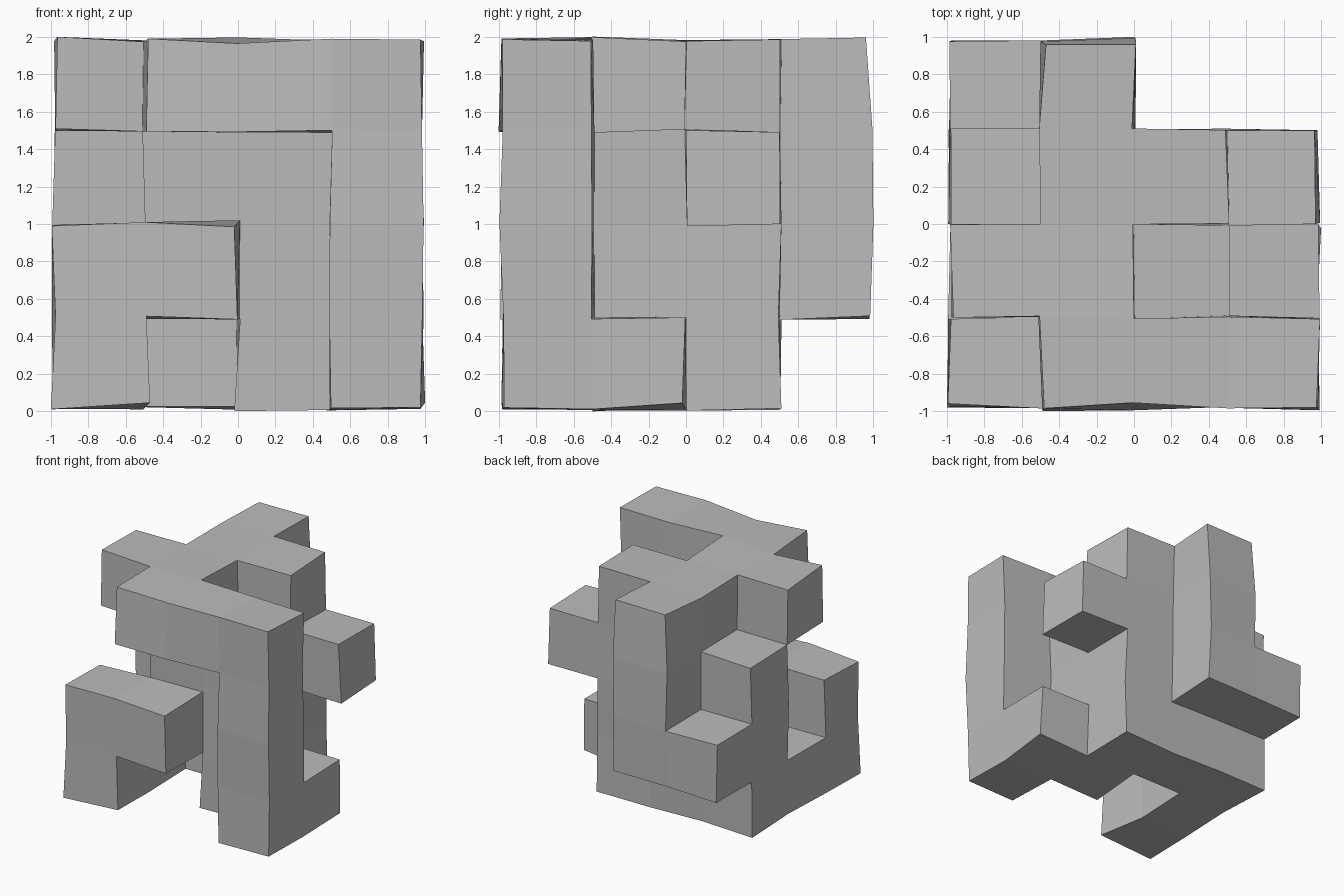
import bpy, bmesh, random
from mathutils import Vector

if "Cube" in bpy.data.objects:
    bpy.data.objects.remove(bpy.data.objects["Cube"])

random.seed(4)
N = 4

# Bars of unit cells on a 4 x 4 x 4 lattice: first cell, last cell (x, y, z)
BARS = {
    "front_beam":   ((1, 0, 3), (3, 0, 3)),
    "front_column": ((3, 0, 0), (3, 0, 3)),
    "column_foot":  ((3, 1, 0), (3, 1, 0)),
    "left_rail":    ((0, 0, 0), (0, 2, 0)),
    "left_step":    ((0, 0, 1), (1, 0, 1)),
    "back_rail":    ((0, 2, 0), (2, 2, 0)),
    "left_post":    ((0, 2, 1), (0, 2, 2)),
    "core":         ((1, 1, 1), (2, 2, 2)),
    "core_foot":    ((2, 1, 0), (2, 1, 0)),
    "right_peg":    ((3, 2, 2), (3, 2, 2)),
    "top_left_arm": ((0, 1, 3), (1, 1, 3)),
    "top_spine":    ((1, 1, 3), (1, 3, 3)),
    "back_post":    ((1, 3, 1), (1, 3, 3)),
    "back_peg":     ((0, 3, 1), (0, 3, 1)),
    "top_right":    ((2, 2, 3), (2, 2, 3)),
}

# Corners pushed clearly off the regular lattice
NUDGED = {
    (4, 0, 4): (.975, -.98, 1.985), (3, 0, 4): (.5, -.985, 1.99),
    (2, 0, 4): (-.01, -.955, 1.965), (1, 0, 4): (-.48, -.985, 1.99),
    (1, 0, 3): (-.49, -1, 1.495), (0, 0, 0): (-1, -.98, .01),
    (0, 0, 2): (-.995, -.96, .99), (1, 0, 2): (-.5, -.985, 1.01),
    (2, 0, 2): (-.02, -.985, .985), (2, 1, 2): (.01, -.5, 1.02),
    (1, 0, 0): (-.47, -.985, .045), (4, 0, 0): (.975, -.97, .02),
    (4, 2, 0): (1, -.02, .045), (2, 1, 0): (-.02, -.5, 0),
    (2, 4, 4): (.01, .96, 1.995), (1, 4, 4): (-.47, .96, 1.99),
    (2, 4, 2): (0, 1, 1), (0, 1, 4): (-.965, -.5, 2),
    (4, 3, 3): (.965, .5, 1.49), (4, 2, 3): (.97, 0, 1.5),
}


def corner(p):
    """Position of a lattice corner, slightly irregular."""
    if p in NUDGED:
        return Vector(NUDGED[p])
    c = []
    for n in p:
        v = (n - 2) * .5
        v = max(-.985, min(.985, v))
        c.append(v + random.uniform(-.012, .012))
    c[2] += 1
    return Vector(c)


# Collect the filled cells
cells = set()
for lo, hi in BARS.values():
    for x in range(lo[0], hi[0] + 1):
        for y in range(lo[1], hi[1] + 1):
            for z in range(lo[2], hi[2] + 1):
                cells.add((x, y, z))

# Skin: one face wherever a filled cell meets an empty one
bm = bmesh.new()
verts = {}


def vert(p):
    if p not in verts:
        verts[p] = bm.verts.new(corner(p))
    return verts[p]


for cell in sorted(cells):
    for axis in range(3):
        u, v = (axis + 1) % 3, (axis + 2) % 3
        for side in (0, 1):
            near = list(cell)
            near[axis] += 2 * side - 1
            if tuple(near) in cells:
                continue
            ring = []
            for du, dv in ((0, 0), (1, 0), (1, 1), (0, 1)):
                p = list(cell)
                p[axis] += side
                p[u] += du
                p[v] += dv
                ring.append(vert(tuple(p)))
            bm.faces.new(ring if side else ring[::-1])

mesh = bpy.data.meshes.new("block_lattice")
bm.to_mesh(mesh)
bm.free()
block = bpy.data.objects.new("block_lattice", mesh)
bpy.context.collection.objects.link(block)

# Single plain grey
grey = bpy.data.materials.new("plain_grey")
grey.diffuse_color = (.5, .5, .5, 1)
grey.use_nodes = True
grey.node_tree.nodes["Principled BSDF"].inputs["Base Color"].default_value = grey.diffuse_color
mesh.materials.append(grey)
